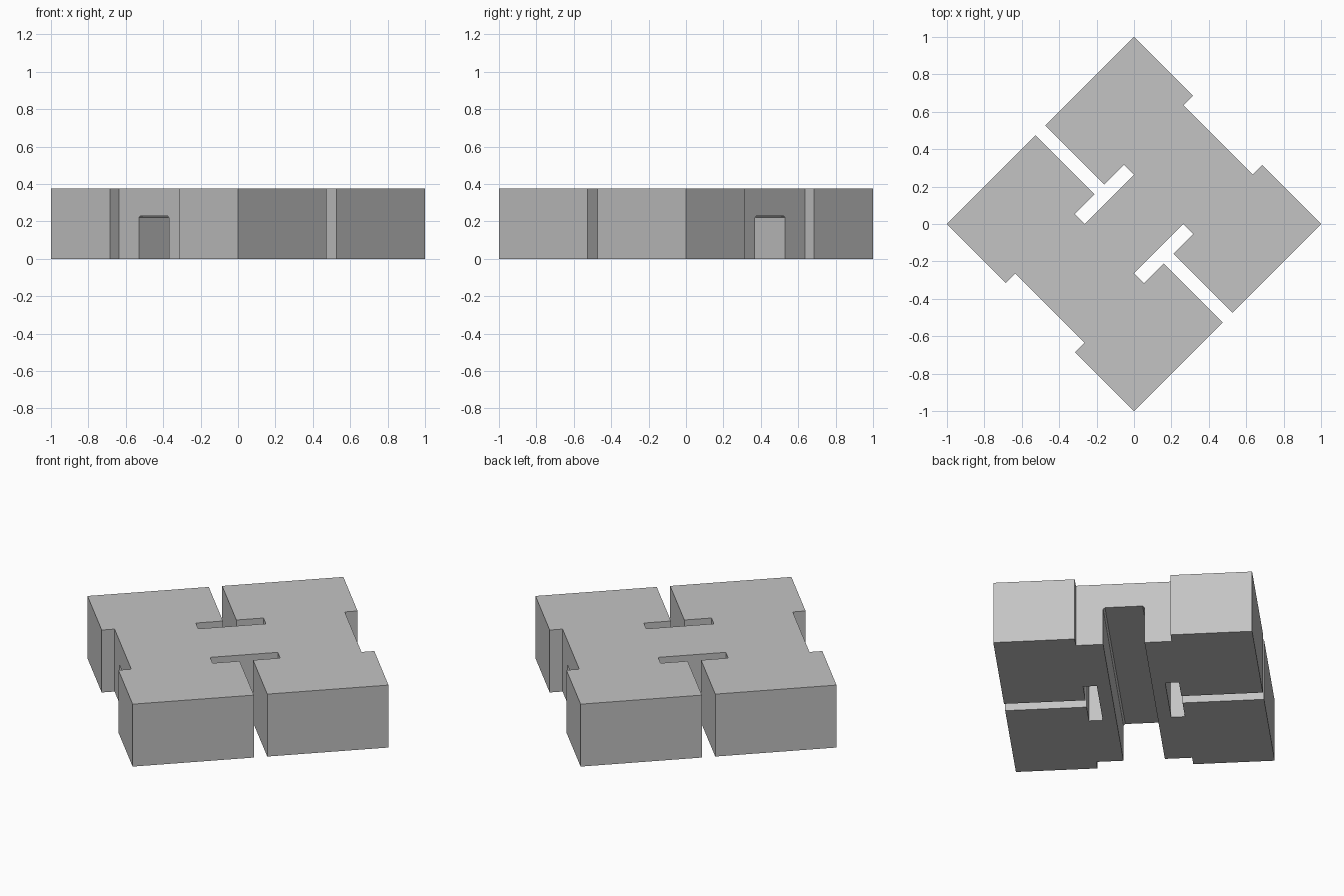
import bpy, bmesh, math
from mathutils import Matrix, Vector

default = bpy.data.objects.get("Cube")
if default:
    bpy.data.objects.remove(default, do_unlink=True)

HEIGHT = 0.375
SIDE = math.sqrt(0.5)          # half side of the square block
NOTCH_W, NOTCH_IN = 0.262, 0.636
SLOT = 0.037                   # half width of the entry slot
BAR, BAR_IN, BAR_OUT = 0.187, 0.187, 0.262
CHANNEL_W, CHANNEL_H = 0.113, 0.23
TURN = Matrix.Rotation(math.pi / 4, 4, 'Z')

grey = bpy.data.materials.new("plain grey")
grey.use_nodes = True
colour = (0.55, 0.55, 0.55, 1)
grey.diffuse_color = colour
grey.node_tree.nodes["Principled BSDF"].inputs["Base Color"].default_value = colour


def prism(name, points, direction):
    """Extrude a closed outline along a direction."""
    bm = bmesh.new()
    face = bm.faces.new([bm.verts.new(p) for p in points])
    result = bmesh.ops.extrude_face_region(bm, geom=[face])
    moved = [v for v in result["geom"] if isinstance(v, bmesh.types.BMVert)]
    bmesh.ops.translate(bm, verts=moved, vec=Vector(direction))
    bmesh.ops.recalc_face_normals(bm, faces=bm.faces)
    bm.transform(TURN)
    mesh = bpy.data.meshes.new(name)
    bm.to_mesh(mesh)
    bm.free()
    mesh.materials.append(grey)
    obj = bpy.data.objects.new(name, mesh)
    bpy.context.collection.objects.link(obj)
    return obj


# Block outline: one notched side and one T-slotted side, repeated by a half turn
half = [(SIDE, -SIDE), (SIDE, -NOTCH_W), (NOTCH_IN, -NOTCH_W),
        (NOTCH_IN, NOTCH_W), (SIDE, NOTCH_W), (SIDE, SIDE),
        (SLOT, SIDE), (SLOT, BAR_OUT), (BAR, BAR_OUT), (BAR, BAR_IN),
        (-BAR, BAR_IN), (-BAR, BAR_OUT), (-SLOT, BAR_OUT), (-SLOT, SIDE)]
outline = half + [(-x, -y) for x, y in half]
block = prism("slotted_block", [(x, y, 0) for x, y in outline], (0, 0, HEIGHT))

# Channel along the underside, with slightly eased upper corners
ease = 0.01
profile = [(-CHANNEL_W, -0.1), (CHANNEL_W, -0.1),
           (CHANNEL_W, CHANNEL_H - ease), (CHANNEL_W - ease, CHANNEL_H),
           (ease - CHANNEL_W, CHANNEL_H), (-CHANNEL_W, CHANNEL_H - ease)]
cutter = prism("channel_cutter", [(-1, y, z) for y, z in profile], (2, 0, 0))
cutter.hide_render = True

cut = block.modifiers.new("underside channel", 'BOOLEAN')
cut.operation = 'DIFFERENCE'
cut.solver = 'EXACT'
cut.object = cutter
bpy.context.view_layer.objects.active = block
bpy.ops.object.modifier_apply(modifier=cut.name)
bpy.data.objects.remove(cutter, do_unlink=True)
